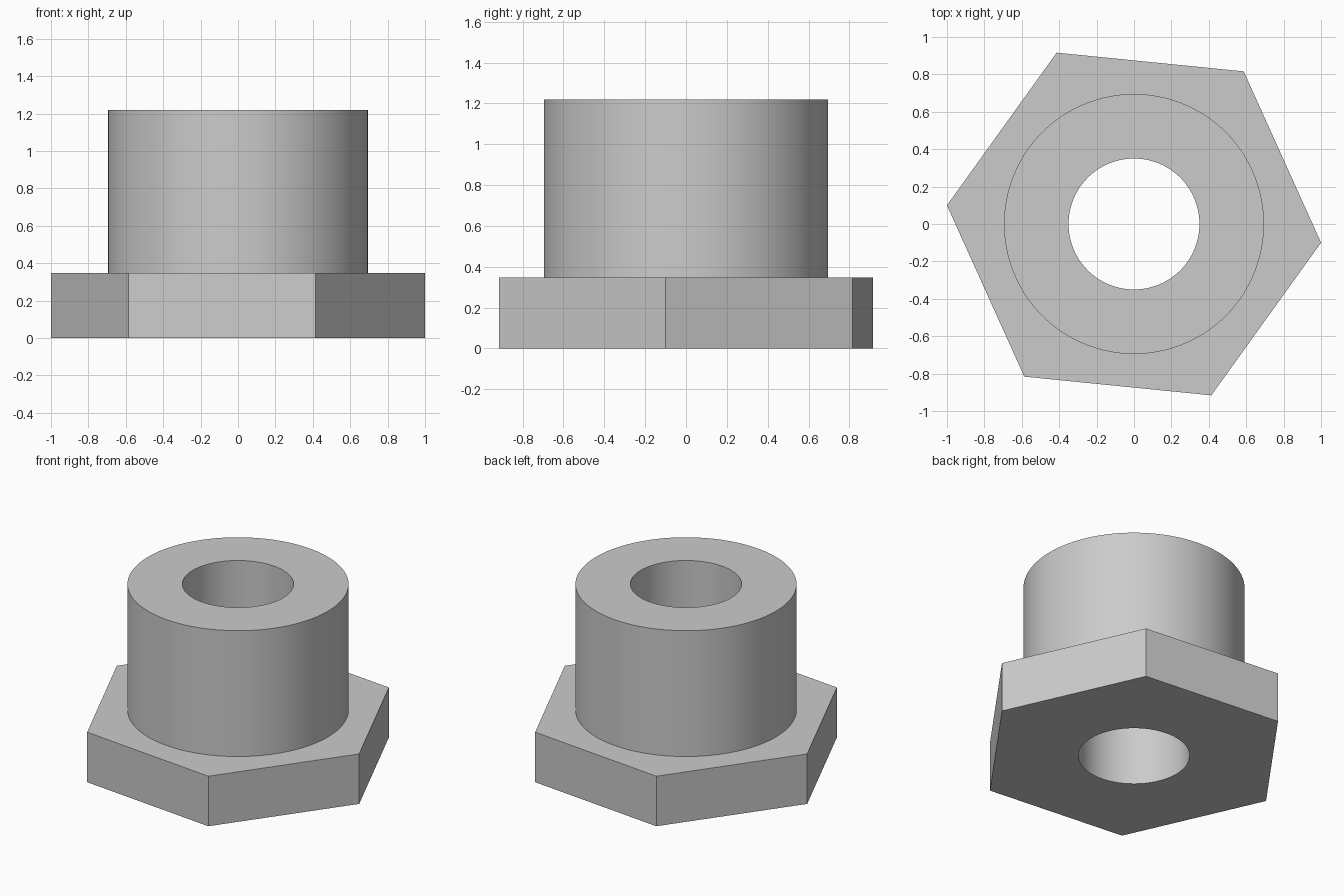
import bpy
import bmesh
from math import cos, pi, radians, sin

SEGMENTS = 96
TURN = radians(-5.7)
HEX_RADIUS, SLEEVE_RADIUS, BORE_RADIUS = 1.005, 0.695, 0.35
FLANGE_TOP, SLEEVE_TOP = 0.347, 1.22

if "Cube" in bpy.data.objects:
    bpy.data.objects.remove(bpy.data.objects["Cube"], do_unlink=True)


def round_radius(radius):
    return lambda angle: radius


def hex_radius(angle):
    # Distance to a hexagon's edge in the given direction
    return HEX_RADIUS * cos(pi / 6) / cos(angle % (pi / 3) - pi / 6)


def make_ring(bm, radius_at, z):
    angles = [2 * pi * i / SEGMENTS for i in range(SEGMENTS)]
    return [bm.verts.new((radius_at(a) * cos(a + TURN), radius_at(a) * sin(a + TURN), z))
            for a in angles]


# Hexagonal flange, round sleeve and through bore as one closed profile
bore, sleeve = round_radius(BORE_RADIUS), round_radius(SLEEVE_RADIUS)
profile = [(bore, 0), (hex_radius, 0), (hex_radius, FLANGE_TOP),
           (sleeve, FLANGE_TOP), (sleeve, SLEEVE_TOP), (bore, SLEEVE_TOP)]
bm = bmesh.new()
rings = [make_ring(bm, radius_at, z) for radius_at, z in profile]
for lower, upper in zip(rings, rings[1:] + rings[:1]):
    for i in range(SEGMENTS):
        j = (i + 1) % SEGMENTS
        bm.faces.new((lower[i], lower[j], upper[j], upper[i]))
bmesh.ops.recalc_face_normals(bm, faces=bm.faces)
mesh = bpy.data.meshes.new("hex_flanged_bushing")
bm.to_mesh(mesh)
bm.free()

# Plain grey metal
grey = bpy.data.materials.new("light_grey")
grey.use_nodes = True
colour = (0.6, 0.6, 0.6, 1)
grey.diffuse_color = colour
for node in grey.node_tree.nodes:
    if node.type == "BSDF_PRINCIPLED":
        node.inputs["Base Color"].default_value = colour
mesh.materials.append(grey)

bushing = bpy.data.objects.new("hex_flanged_bushing", mesh)
bpy.context.collection.objects.link(bushing)
bpy.ops.object.select_all(action="DESELECT")
bushing.select_set(True)
bpy.context.view_layer.objects.active = bushing
bpy.ops.object.shade_smooth_by_angle(angle=radians(30))
